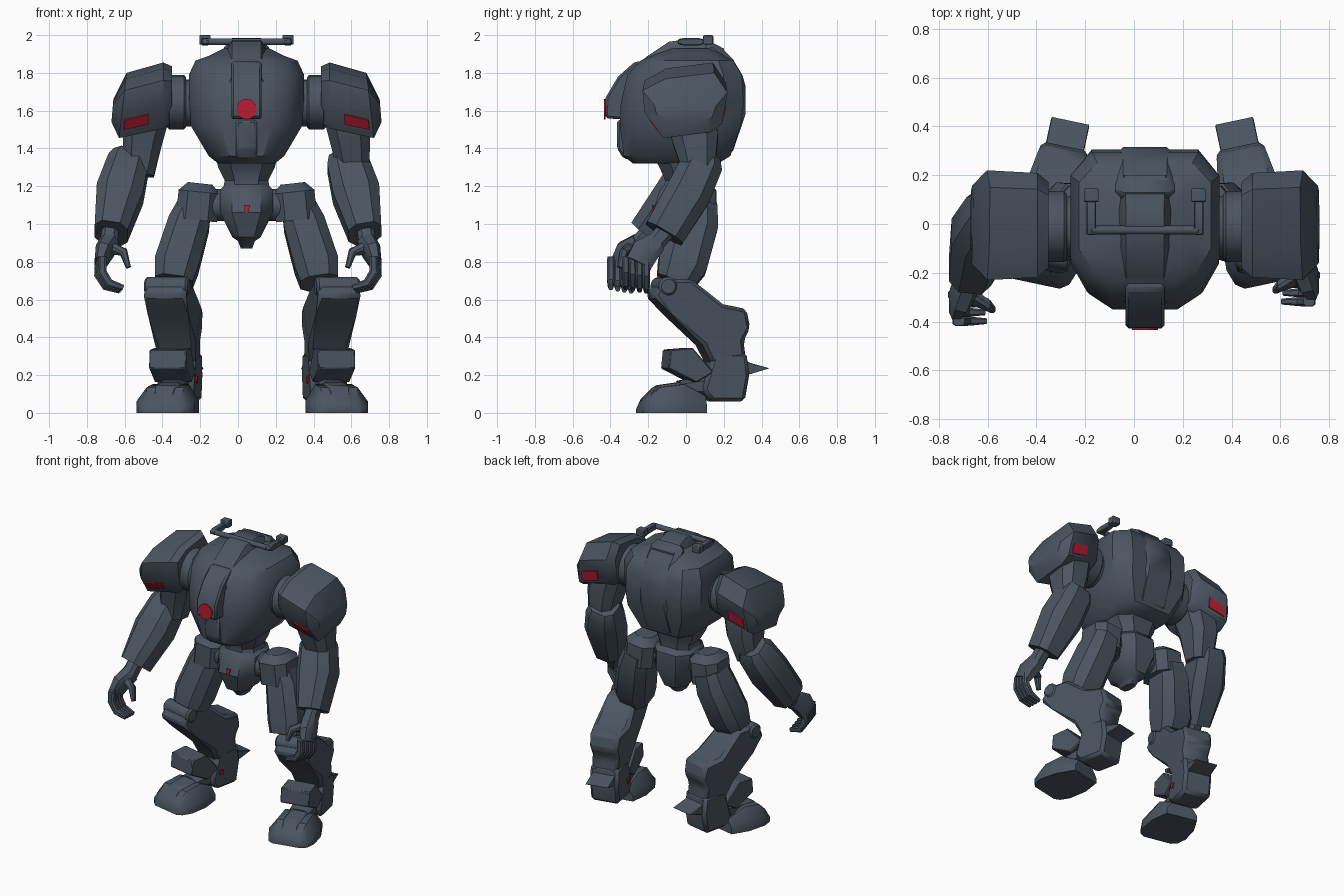
import bpy, bmesh, math
from mathutils import Vector

if "Cube" in bpy.data.objects:
    bpy.data.objects.remove(bpy.data.objects["Cube"])

CX = 0.045  # body centre line


def material(name, col):
    m = bpy.data.materials.new(name)
    m.diffuse_color = (*col, 1)
    m.use_nodes = True
    m.node_tree.nodes["Principled BSDF"].inputs["Base Color"].default_value = m.diffuse_color
    return m


GREY = material("slate_grey", (0.07, 0.09, 0.118))
RED = material("signal_red", (0.5, 0.012, 0.035))


def loft(name, rings, mat=GREY, bevel=0.0):
    """Skin a closed solid through rings of equal point count."""
    bm = bmesh.new()
    vs = [[bm.verts.new(p) for p in r] for r in rings]
    n = len(vs[0])
    for a, b in zip(vs, vs[1:]):
        for i in range(n):
            bm.faces.new((a[i], a[(i + 1) % n], b[(i + 1) % n], b[i]))
    bm.faces.new(vs[0])
    bm.faces.new(vs[-1])
    bmesh.ops.recalc_face_normals(bm, faces=bm.faces)
    me = bpy.data.meshes.new(name)
    bm.to_mesh(me)
    bm.free()
    ob = bpy.data.objects.new(name, me)
    bpy.context.collection.objects.link(ob)
    me.materials.append(mat)
    bpy.ops.object.select_all(action='DESELECT')
    ob.select_set(True)
    bpy.context.view_layer.objects.active = ob
    bpy.ops.object.shade_smooth_by_angle(angle=math.radians(35))
    if bevel:
        b = ob.modifiers.new("bevel", 'BEVEL')
        b.width, b.segments, b.limit_method = bevel, 1, 'ANGLE'
    return ob


def octagon(u0, u1, v0, v1, c=0.23):
    cu, cv = (u1 - u0) * c, (v1 - v0) * c
    return [(u0 + cu, v0), (u1 - cu, v0), (u1, v0 + cv), (u1, v1 - cv),
            (u1 - cu, v1), (u0 + cu, v1), (u0, v1 - cv), (u0, v0 + cv)]


def column(name, secs):
    """Upright body part through (z, half width, front y, back y) sections."""
    return loft(name, [[(x, y, z) for x, y in octagon(CX - w, CX + w, a, b)] for z, w, a, b in secs])


def tube(name, *secs):
    """Limb through (x, y, z, half width, half depth) sections."""
    P = [Vector(s[:3]) for s in secs]
    rings = []
    for i, s in enumerate(secs):
        t = (P[min(i + 1, len(P) - 1)] - P[max(i - 1, 0)]).normalized()
        u = Vector((1, 0, 0))
        u = (u - t * u.dot(t)).normalized()
        v = t.cross(u)
        rings.append([P[i] + u * a + v * b for a, b in octagon(-s[3], s[3], -s[4], s[4])])
    return loft(name, rings)


def slab(name, prof, xc, hw, bevel=0.012, mat=GREY):
    """Side profile (y, z) given thickness along x."""
    return loft(name, [[(xc + d, y, z) for y, z in prof] for d in (-hw, hw)], mat, bevel)


def disc(name, x0, x1, y, z, r, mat=GREY, bevel=0.012):
    ring = [(y + r * math.cos(k * math.tau / 20), z + r * math.sin(k * math.tau / 20)) for k in range(20)]
    return slab(name, ring, (x0 + x1) / 2, abs(x1 - x0) / 2, bevel, mat)


def plate(name, q, centre):
    """Thin red plate on a quad, facing away from centre."""
    q = [Vector(p) for p in q]
    n = (q[2] - q[0]).cross(q[3] - q[1]).normalized()
    if n.dot(q[0] - Vector(centre)) < 0:
        n = -n
    return loft(name, [[p + n * o for p in q] for o in (-0.002, 0.007)], RED)


def patch(a, b, i, u, v):
    """Corners of a sub-rectangle of the loft face between rings a and b."""
    def at(s, t):
        p = Vector(a[i]).lerp(Vector(a[i + 1]), t)
        return p.lerp(Vector(b[i]).lerp(Vector(b[i + 1]), t), s)
    return [at(u[0], v[0]), at(u[1], v[0]), at(u[1], v[1]), at(u[0], v[1])]


# Torso shell: front corners cut deeper than back corners
rings = []
for z, w, yf, yb in ((1.32, .15, -.28, .17), (1.36, .2, -.33, .235), (1.52, .295, -.35, .29), (1.64, .303, -.345, .305),
                     (1.79, .305, -.31, .295), (1.865, .27, -.24, .25), (1.89, .2, -.18, .2), (1.93, .12, -.1, .15)):
    d = yb - yf
    half = [(w * .45, yf), (w * .78, yf + d * .1), (w, yf + d * .28), (w, yb - d * .16), (w * .72, yb)]
    rings.append([(CX + x, y, z) for x, y in half] + [(CX - x, y, z) for x, y in reversed(half)])
loft("torso", rings)

# Top ridge, spine, snout, lower chest plate and lens
rings = []
for y, w, z in ((-.32, .1, 1.79), (-.21, .11, 1.885), (-.09, .11, 1.965), (.05, .11, 1.985), (.2, .12, 1.93)):
    half = [(w, z - .13), (w, z - .06), (w * .7, z)]
    rings.append([(CX + x, y, h) for x, h in half] + [(CX - x, y, h) for x, h in reversed(half)])
loft("top_ridge", rings)
slab("spine", [(.1, 1.97), (.16, 1.96), (.25, 1.87), (.315, 1.76), (.315, 1.58), (.24, 1.36), (.1, 1.36)], CX, .12, .03)
slab("snout", [(-.2, 1.86), (-.27, 1.86), (-.36, 1.78), (-.425, 1.67), (-.428, 1.56), (-.2, 1.545)], CX, .08)
slab("chest_plate", [(-.2, 1.55), (-.365, 1.55), (-.365, 1.4), (-.33, 1.345), (-.2, 1.34)], CX, .055)
loft("chest_lens", [[(CX + .054 * math.cos(k * math.tau / 16), y, 1.608 + .054 * math.sin(k * math.tau / 16))
                     for k in range(16)] for y in (-.426, -.434)], RED)

# Waist and pelvis
column("waist", [(1.38, .17, -.19, .17), (1.3, .15, -.14, .14), (1.23, .115, -.11, .13), (1.18, .125, -.12, .13)])
column("pelvis", [(1.225, .1, -.1, .12), (1.18, .14, -.14, .16), (1.06, .14, -.175, .165),
                  (.93, .075, -.13, .12), (.91, .045, -.09, .09), (.87, .03, -.06, .05)])
plate("pelvis_mark", [(CX - .012, -.173, 1.1), (CX + .02, -.173, 1.1), (CX + .008, -.175, 1.06), (CX - .01, -.175, 1.06)],
      (CX, 0, 1.08))

# Antenna crossbar
disc("antenna_bar", CX - .23, CX + .23, -.025, 1.965, .018)

# Shoulder pad cross-section (y, height fraction), front point first
PAD = ((-.23, .73), (-.22, .39), (-.12, 0), (.13, .09), (.19, .21), (.22, .7), (.15, 1), (-.11, .91))

for s, side in ((-1, "left_"), (1, "right_")):
    def X(d):
        return CX + s * d

    # Antenna rod and tip
    slab(side + "antenna_rod", octagon(-.045, .1, 1.945, 1.985), X(.22), .02, .005)
    slab(side + "antenna_tip", octagon(.09, .145, 1.95, 2.0, .1), X(.22), .03, .005)

    # Shoulder joint and pad with stripes; the outer end leans in at the top
    disc(side + "shoulder_joint", X(.25), X(.36), -.01, 1.64, .125)
    disc(side + "shoulder_collar", X(.32), X(.42), -.01, 1.645, .145)
    rings = [[(X(d - lean * t), y * k, lo + (hi - lo) * t) for y, t in PAD] for d, lean, k, lo, hi in
             ((.395, 0, .78, 1.54, 1.835), (.44, 0, .95, 1.505, 1.855), (.675, .04, 1, 1.455, 1.8),
              (.715, .01, .72, 1.54, 1.66))]
    loft(side + "shoulder_pad", rings)
    mid = (X(.55), 0, 1.65)
    plate(side + "front_stripe", patch(rings[1], rings[2], 1, (.35, .92), (.3, .68)), mid)
    plate(side + "back_stripe", patch(rings[1], rings[2], 4, (.35, .9), (.1, .5)), mid)

    # Arm: the left one reaches further forward
    f = -.08 if s < 0 else 0
    tube(side + "upper_arm", (X(.53), .03, 1.56, .115, .13), (X(.55), .05, 1.44, .105, .12),
         (X(.57), .07 + f / 2, 1.26, .08, .08))
    tube(side + "forearm", (s * .57, .105 + f * .4, 1.365, .09, .08), (s * .58, .085 + f * .5, 1.32, .11, .11),
         (s * .625, .01 + f * .7, 1.16, .125, .12), (s * .672, -.115 + f, .95, .088, .11))
    tube(side + "wrist", (s * .675, -.11 + f, .96, .045, .05), (s * .685, -.18 + f, .88, .045, .05))
    tube(side + "palm", (s * .68, -.16 + f, .9, .05, .055), (s * .71, -.22 + f, .85, .045, .075),
         (s * .73, -.25 + f, .79, .03, .07))
    for k in range(4):
        y = -.2 - .036 * k + f
        tube(f"{side}finger_{k + 1}", *[(s * (x - .006 * k), y - .01, z + .006 * k, w, w * .85) for x, z, w in
                                        ((.735, .81, .022), (.738, .73, .024), (.7, .67, .022), (.625, .645, .014))])
    tube(side + "thumb", (s * .67, -.22 + f, .87, .03, .03), (s * .605, -.25 + f, .85, .022, .022),
         (s * .58, -.27 + f, .77, .013, .015))

    # Hip and thigh
    disc(side + "hip_joint", X(.1), X(.25), .01, 1.1, .085)
    tube(side + "hip", (X(.245), .03, 1.215, .065, .07), (X(.25), .03, 1.17, .11, .125), (X(.265), .03, 1.02, .11, .125))
    tube(side + "thigh", (X(.275), .05, 1.1, .09, .115), (X(.305), .04, 1, .11, .13),
         (X(.37), -.02, .78, .118, .13), (X(.385), -.06, .69, .1, .1))

    # Lower leg, built about its own axis and turned toes out
    def place(ob):
        ob.location.x = .075 + s * .425
        ob.rotation_euler.z = s * math.radians(12)

    place(disc(side + "knee_joint", -.118, .118, -.12, .67, .05))
    shin = ((.115, -.2, .62), (.105, -.14, .71), (.1, .01, .71), (.115, .18, .575), (.1, .31, .55), (.1, .33, .45),
            (.095, .295, .38), (.09, .315, .24), (.09, .14, .22), (.11, .07, .36), (.13, -.1, .52))
    place(loft(side + "shin", [[(w * q, y, z) for w, y, z in shin] for q in (-1, 1)], GREY, .02))
    place(slab(side + "ankle", [(.13, .32), (.31, .32), (.325, .2), (.3, .06), (.12, .06), (.07, .12)], 0, .1, .02))
    place(slab(side + "heel_spur", [(.26, .3), (.33, .265), (.435, .236), (.33, .205), (.26, .19)], 0, .08, .003))
    place(slab(side + "shin_guard", [(-.105, .335), (.015, .345), (.13, .215), (.035, .16), (-.115, .235)], 0, .1, .006))
    place(tube(side + "ankle_link", (0, -.04, .13, .07, .04), (0, .18, .15, .08, .06)))
    rings = []
    for y, w, h in ((-.25, .1, .035), (-.225, .135, .075), (-.16, .158, .135), (-.03, .152, .152), (.09, .11, .09)):
        half = [(w, 0), (w, h * .45), (w * .65, h)]
        rings.append([(x, y, z) for x, z in half] + [(-x, y, z) for x, z in reversed(half)])
    place(loft(side + "foot", rings))
    place(slab(side + "toe_ridge", [(-.235, .06), (-.16, .145), (-.02, .165), (.03, .13), (-.1, .08)], 0, .06))
    place(plate(side + "ankle_mark", [(-s * .1, y, z) for y, z in ((.13, .165), (.16, .155), (.17, .19), (.14, .2))],
                (0, .15, .18)))
